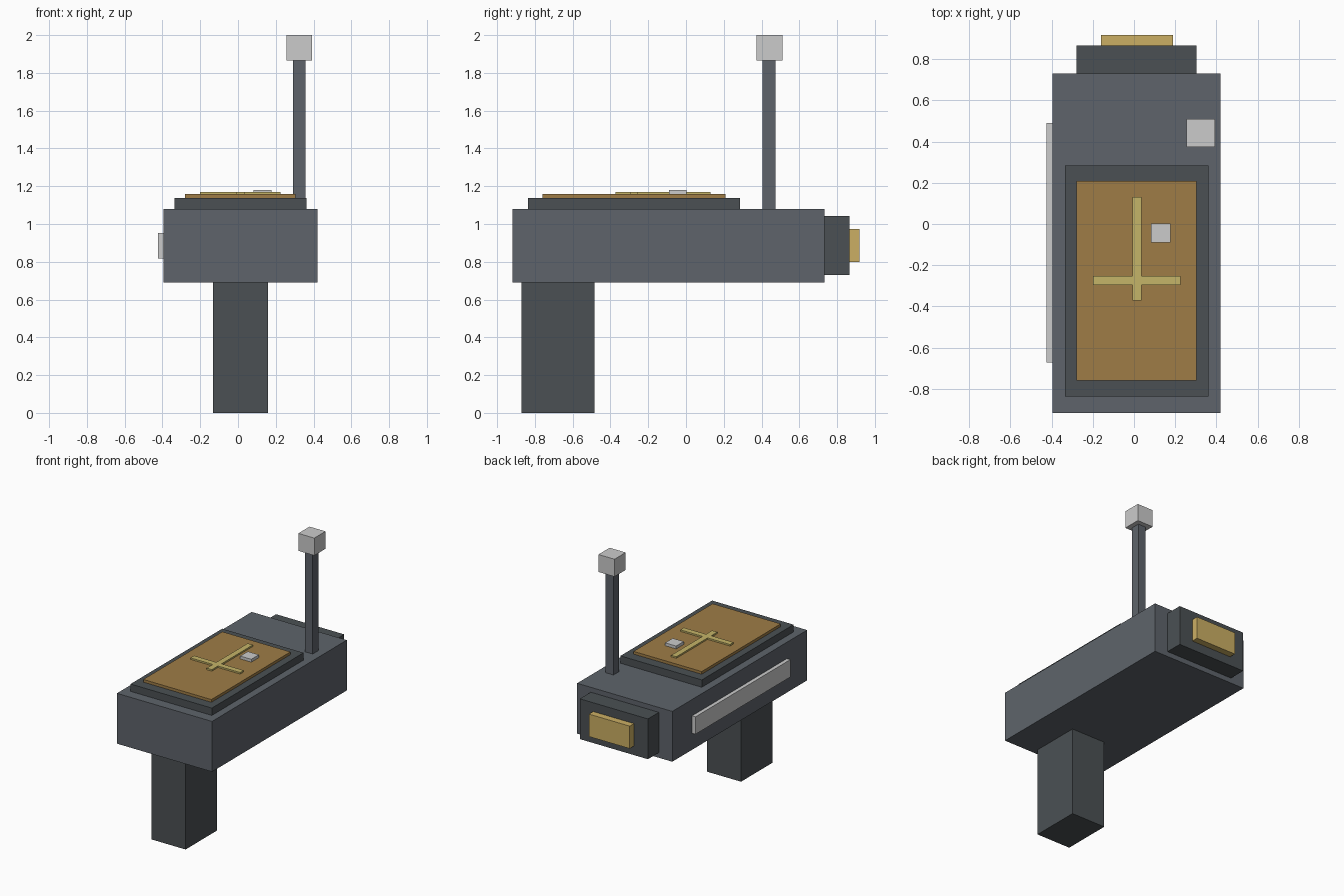
import bpy

if "Cube" in bpy.data.objects:
    bpy.data.objects.remove(bpy.data.objects["Cube"])


def material(name, rgb):
    mat = bpy.data.materials.new(name)
    mat.diffuse_color = (*rgb, 1)
    mat.use_nodes = True
    mat.node_tree.nodes["Principled BSDF"].inputs["Base Color"].default_value = mat.diffuse_color
    return mat


def box(name, x, y, z, mat=None):
    """Axis-aligned box from its (min, max) range on each axis."""
    spans = (x, y, z)
    bpy.ops.mesh.primitive_cube_add(size=1, location=[(a + b) / 2 for a, b in spans])
    obj = bpy.context.object
    obj.name = name
    obj.scale = [b - a for a, b in spans]
    bpy.ops.object.transform_apply(location=False, rotation=False, scale=True)
    if mat:
        obj.data.materials.append(mat)
    return obj


slate = material("slate", (0.112, 0.127, 0.147))
dark = material("dark_slate", (0.070, 0.081, 0.088))
amber = material("amber", (0.342, 0.202, 0.061))
yellow = material("pale_yellow", (0.56, 0.46, 0.14))
gold = material("gold", (0.60, 0.43, 0.127))

# Housing and handle
box("body", (-0.395, 0.42), (-0.918, 0.732), (0.69, 1.08), slate)
box("handle", (-0.132, 0.16), (-0.87, -0.485), (0, 0.69), dark)

# Sensor head at the far end
box("sensor_mount", (-0.28, 0.304), (0.732, 0.866), (0.73, 1.042), dark)
box("sensor_lens", (-0.16, 0.189), (0.866, 0.918), (0.80, 0.974), gold)

# Display with crosshair and blip
box("screen_frame", (-0.335, 0.362), (-0.837, 0.285), (1.08, 1.137), dark)
box("screen", (-0.28, 0.304), (-0.76, 0.208), (1.137, 1.158), amber)
box("crosshair_upright", (-0.008, 0.036), (-0.372, 0.13), (1.158, 1.17), yellow)
box("crosshair_bar", (-0.2, 0.226), (-0.297, -0.253), (1.158, 1.17), yellow)
box("blip", (0.082, 0.177), (-0.09, 0.003), (1.158, 1.18))

# Antenna
box("antenna_rod", (0.29, 0.357), (0.405, 0.473), (1.08, 1.865), slate)
box("antenna_tip", (0.256, 0.393), (0.373, 0.51), (1.865, 2.0))

# Side strip
box("side_strip", (-0.424, -0.395), (-0.672, 0.49), (0.818, 0.953))
